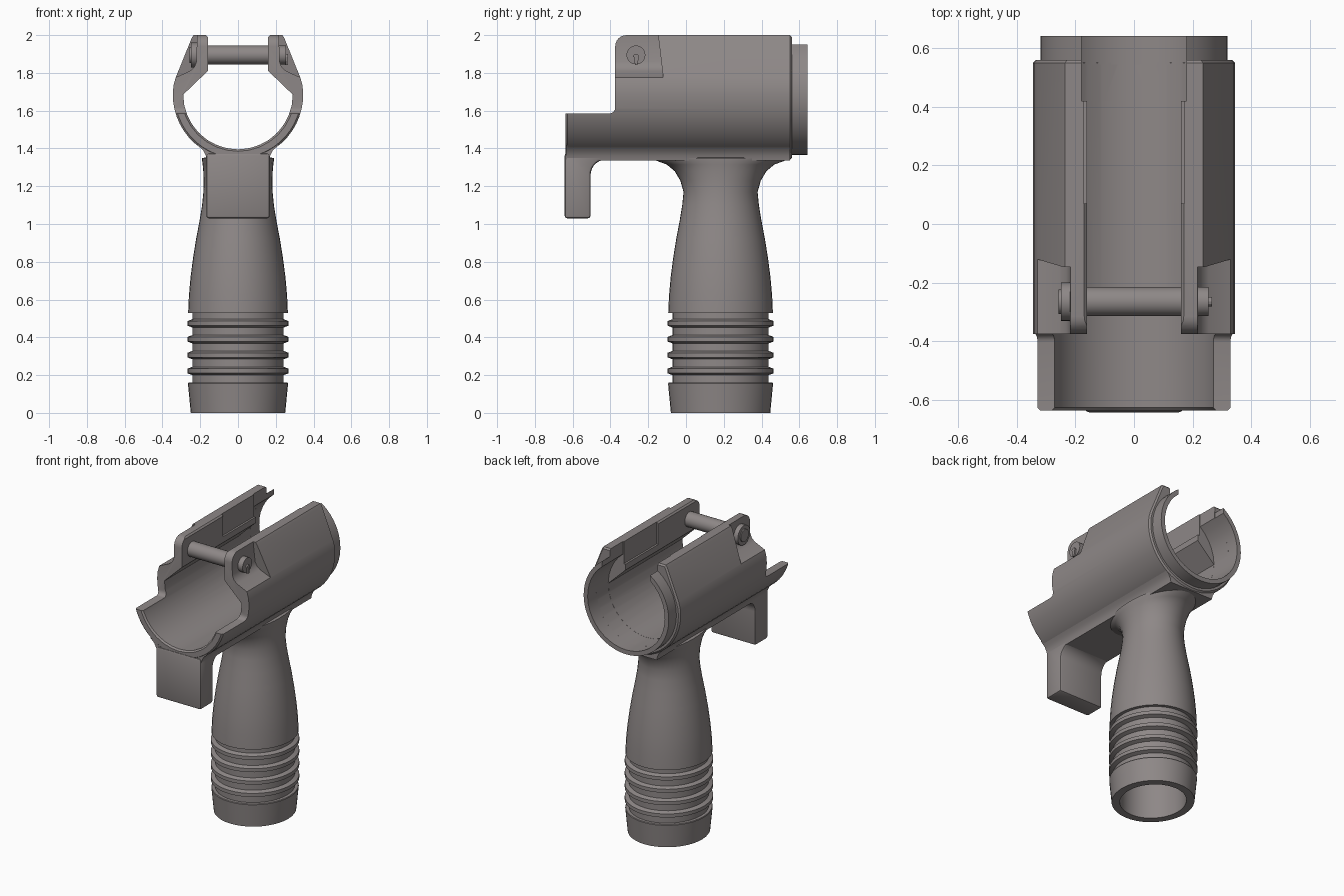
import bpy, bmesh, math
from mathutils import Matrix, Vector

if "Cube" in bpy.data.objects:
    bpy.data.objects.remove(bpy.data.objects["Cube"], do_unlink=True)

grey = bpy.data.materials.new("warm grey polymer")
grey.use_nodes = True
colour = (0.27, 0.245, 0.242, 1)
grey.diffuse_color = colour
grey.node_tree.nodes["Principled BSDF"].inputs["Base Color"].default_value = colour

AXIS_Z = 1.685   # height of the barrel clamp axis
GRIP_Y = 0.183   # grip axis


def finish(name, bm):
    bmesh.ops.recalc_face_normals(bm, faces=bm.faces)
    mesh = bpy.data.meshes.new(name)
    bm.to_mesh(mesh)
    bm.free()
    mesh.materials.append(grey)
    obj = bpy.data.objects.new(name, mesh)
    bpy.context.collection.objects.link(obj)
    return obj


def activate(obj):
    bpy.ops.object.select_all(action="DESELECT")
    obj.select_set(True)
    bpy.context.view_layer.objects.active = obj


def smooth(obj, angle=32):
    activate(obj)
    bpy.ops.object.shade_smooth_by_angle(angle=math.radians(angle))


def prism(name, points, axis, start, end):
    """Extrude an (x, z) profile along y, or a (y, z) profile along x."""
    bm = bmesh.new()
    place = (lambda p, d: (p[0], d, p[1])) if axis == "y" else (lambda p, d: (d, p[0], p[1]))
    face = bm.faces.new([bm.verts.new(place(p, start)) for p in points])
    new = bmesh.ops.extrude_face_region(bm, geom=[face])["geom"]
    shift = Vector((0, end - start, 0)) if axis == "y" else Vector((end - start, 0, 0))
    bmesh.ops.translate(bm, vec=shift, verts=[v for v in new if isinstance(v, bmesh.types.BMVert)])
    return finish(name, bm)


def arc(cx, cz, r, a0, a1, n):
    angles = [math.radians(a0 + (a1 - a0) * i / n) for i in range(n + 1)]
    return [(cx + r * math.cos(a), cz + r * math.sin(a)) for a in angles]


def mirror(points):
    return [(-x, z) for x, z in reversed(points)]


def bevel(obj, width, segments=1, angle=60):
    mod = obj.modifiers.new("edge bevel", "BEVEL")
    mod.width, mod.segments = width, segments
    mod.limit_method = "ANGLE"
    mod.angle_limit = math.radians(angle)
    activate(obj)
    bpy.ops.object.modifier_apply(modifier=mod.name)


def cut(obj, cutter):
    cutter.hide_render = True
    mod = obj.modifiers.new("cut", "BOOLEAN")
    mod.operation, mod.solver, mod.object = "DIFFERENCE", "EXACT", cutter
    activate(obj)
    bpy.ops.object.modifier_apply(modifier=mod.name)
    bpy.data.objects.remove(cutter, do_unlink=True)


# Clamp body: open C section running front to back
flank = [(0.16, 2.0), (0.235, 2.0), (0.245, 1.985), (0.33, 1.775)]
outer = arc(0, AXIS_Z, 0.345, 8, -188, 28)
inner = arc(0, AXIS_Z, 0.29, 180, 360, 16)
section = flank + outer + mirror(flank) + [(-0.16, 1.81)] + inner + [(0.16, 1.81)]
body = prism("clamp_body", section, "y", -0.637, 0.56)
bevel(body, 0.01)

# Front step: low cradle ahead of the rounded pin lugs
step = [(-0.9, 1.585)] + arc(-0.405, 1.615, 0.03, -90, 0, 4)
step += arc(-0.315, 1.94, 0.06, 180, 90, 6) + [(-0.315, 2.1), (-0.9, 2.1)]
cut(body, prism("step_cutter", step, "x", -0.6, 0.6))

# Side pockets around the pin ends
pocket = [(0.42, 1.735), (0.255, 1.81), (0.232, 1.83), (0.22, 1.86), (0.215, 2.1), (0.42, 2.1)]
for name, points in (("left", pocket), ("right", mirror(pocket))):
    cutter = prism(name + "_pocket_cutter", points, "y", -0.5, -0.12)
    for v in cutter.data.vertices:
        if v.co.y > -0.3:
            v.co.y -= 0.12 * (v.co.z - 1.77)
    cut(body, cutter)

# Wider slot at the rear and shallow rebates in the slot walls
rear = arc(0, AXIS_Z, 0.2905, 128, 412, 28) + [(0.18, 2.1), (-0.18, 2.1)]
cut(body, prism("rear_cutter", rear, "y", 0.42, 0.7))
rebate = [(-0.173, 1.85), (0.173, 1.85), (0.173, 2.1), (-0.173, 2.1)]
cut(body, prism("rebate_cutter", rebate, "y", 0.07, 0.43))
smooth(body)

# Thin collar at the rear
collar = arc(0, AXIS_Z, 0.32, 55.8, -235.8, 36) + arc(0, AXIS_Z, 0.29, -231.6, 51.6, 32)
smooth(prism("rear_collar", collar, "y", 0.545, 0.642))

# Saddle that blends the clamp into the grip and tab
side = [(0.165, 1.335), (0.17, 1.36), (0.185, 1.39), (0.215, 1.418)]
crown = arc(0, AXIS_Z, 0.315, -48, -132, 10)
smooth(prism("saddle", side + crown + mirror(side), "y", -0.635, 0.55))

# Front finger tab with a fillet behind it
tab_side = [(-0.643, 1.03), (-0.505, 1.03)] + arc(-0.425, 1.26, 0.08, 180, 90, 7)
tab_side += [(-0.425, 1.375), (-0.643, 1.375)]
tab = prism("front_tab", tab_side, "x", -0.168, 0.168)
bevel(tab, 0.014, 2)
smooth(tab)

# Hollow grip: elliptical rings from the inner cavity round to the flared neck
rings = [(0.95, 0.001), (0.95, 0.15), (0.5, 0.2), (0.0, 0.2), (0.0, 0.25),
         (0.155, 0.265), (0.16, 0.262), (0.16, 0.242)]
for i in range(4):
    z = 0.222 + 0.084 * i
    rings += [(z - 0.022, 0.242), (z - 0.012, 0.268), (z + 0.012, 0.268), (z + 0.022, 0.242)]
rings += [(0.53, 0.242), (0.53, 0.264), (0.62, 0.26), (0.72, 0.251), (0.82, 0.238),
          (0.92, 0.222), (1.02, 0.203), (1.1, 0.19), (1.17, 0.183)]
grip_rings = [(z, r, r + (0.013 if r > 0.1 else 0)) for z, r in rings]
# Neck spreads fore and aft along the underside of the clamp
grip_rings += [(1.23, 0.182, 0.213), (1.28, 0.184, 0.243), (1.315, 0.187, 0.285),
               (1.335, 0.19, 0.34), (1.35, 0.19, 0.36), (1.365, 0.001, 0.001)]
bm = bmesh.new()
N = 40
loops = []
for z, rx, ry in grip_rings:
    loops.append([bm.verts.new((rx * math.cos(2 * math.pi * k / N),
                                GRIP_Y + ry * math.sin(2 * math.pi * k / N), z)) for k in range(N)])
for a, b in zip(loops, loops[1:]):
    for k in range(N):
        j = (k + 1) % N
        bm.faces.new((a[k], a[j], b[j], b[k]))
bm.faces.new(loops[0])
bm.faces.new(loops[-1])
smooth(finish("grip", bm))


# Cross pin through the lugs
def rod(name, x0, x1, radius, y=-0.265, z=1.895):
    bm = bmesh.new()
    turn = Matrix.Translation(((x0 + x1) / 2, y, z)) @ Matrix.Rotation(math.pi / 2, 4, "Y")
    bmesh.ops.create_cone(bm, cap_ends=True, segments=24, radius1=radius, radius2=radius,
                          depth=x1 - x0, matrix=turn)
    smooth(finish(name, bm))


rod("cross_pin", -0.24, 0.255, 0.05)
rod("pin_head", -0.25, -0.215, 0.066)
rod("pin_head_boss", -0.257, -0.245, 0.042)

# Small retaining clip on the far end of the pin
clip = arc(-0.265, 1.885, 0.016, 0, 180, 6) + [(-0.275, 1.885), (-0.27, 1.842), (-0.258, 1.842)]
prism("pin_clip", clip, "x", 0.25, 0.266)
